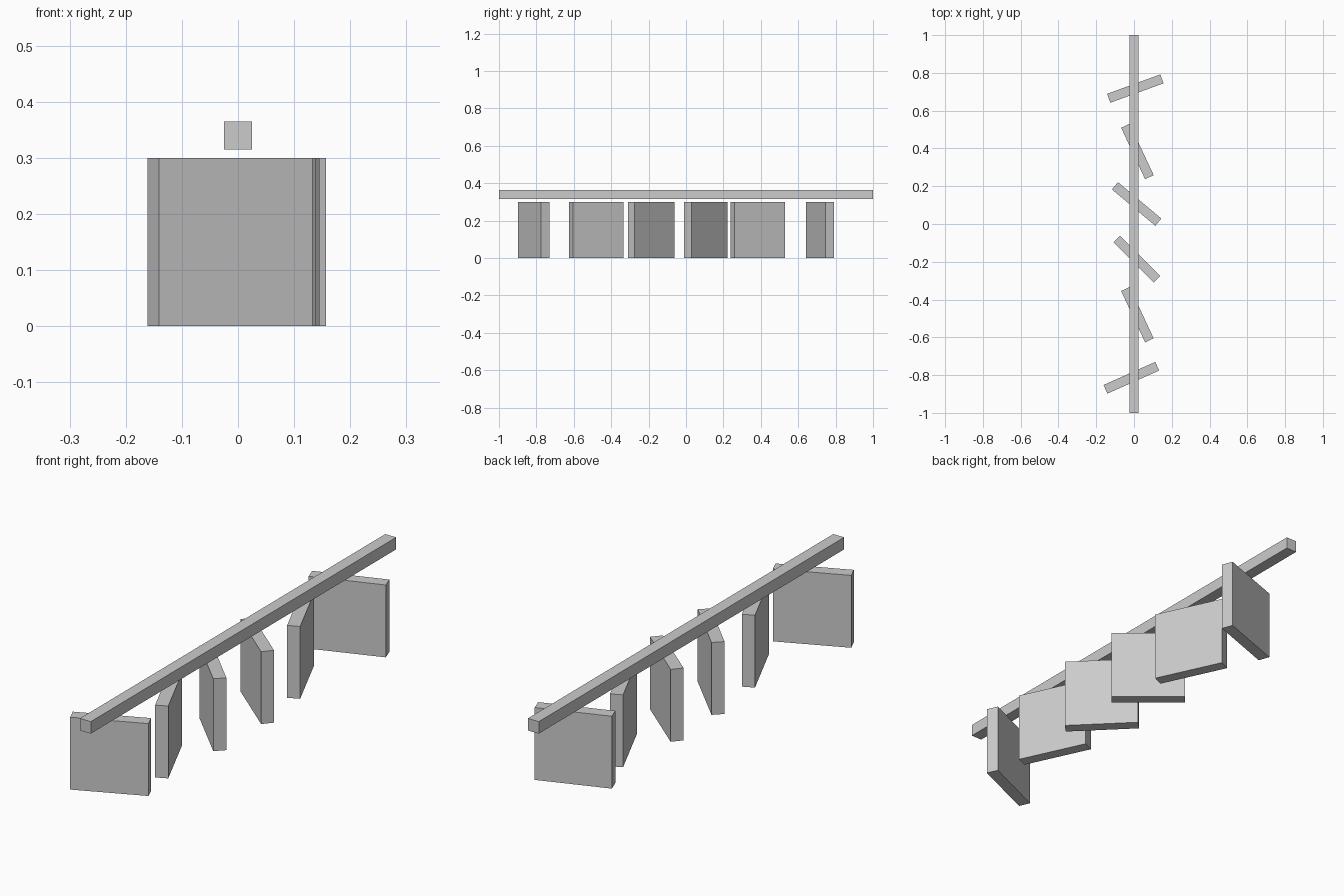
import bpy
from math import radians

if "Cube" in bpy.data.objects:
    bpy.data.objects.remove(bpy.data.objects["Cube"])


def box(name, size, location, angle=0.0):
    """Add a box with its dimensions baked into the mesh."""
    bpy.ops.mesh.primitive_cube_add(size=1, location=location)
    obj = bpy.context.object
    obj.name = name
    obj.scale = size
    bpy.ops.object.transform_apply(location=False, rotation=False, scale=True)
    obj.rotation_euler.z = radians(angle)
    return obj


# Long square rail running front to back
box("top_rail", (0.05, 2.0, 0.05), (0, 0, 0.34))

# Hanging panels, each swivelled about the vertical: x, y, angle
panels = [
    (0.007, 0.717, 20),
    (0.018, 0.384, -65),
    (0.014, 0.106, -40),
    (0.015, -0.186, -45),
    (0.018, -0.480, -65),
    (-0.014, -0.814, 24),
]
for i, (x, y, angle) in enumerate(panels, 1):
    box(f"hanging_panel_{i}", (0.3, 0.05, 0.3), (x, y, 0.15), angle)
